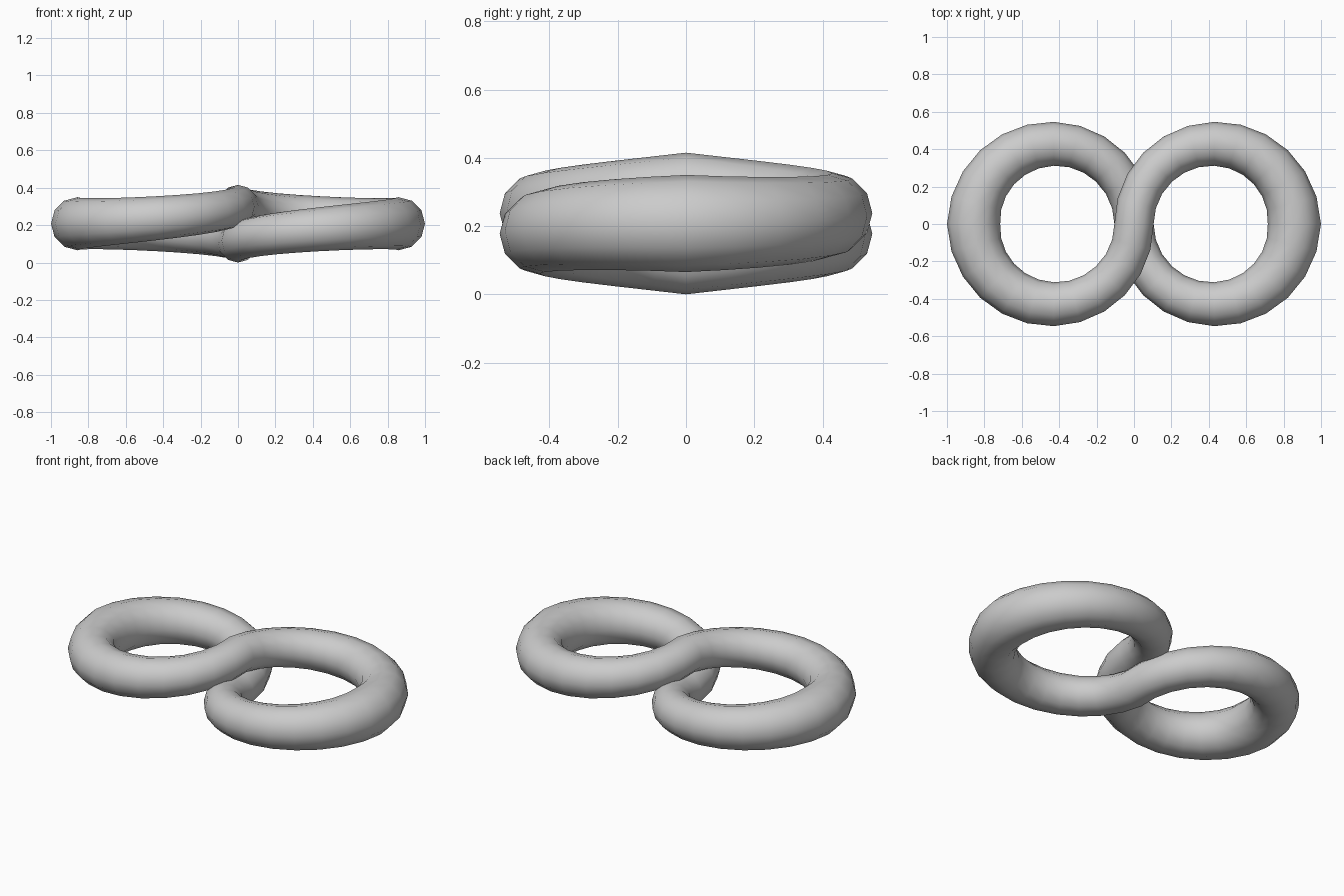
import bpy, bmesh
from math import sin, cos, pi
from mathutils import Vector

if "Cube" in bpy.data.objects:
    bpy.data.objects.remove(bpy.data.objects["Cube"])

R = 0.4288        # radius of each loop's centre line
STEPS = 24        # rings per loop
SIDES = 12        # sides of the tube
MID = 0.2075      # mid height

bm = bmesh.new()
rings = []
# Right loop, then left loop: one continuous figure-eight path
for s in (1, -1):
    for k in range(STEPS):
        a = 2 * pi * k / STEPS
        phi = min(a, 2 * pi - a)                # angle away from the crossing
        up = s if a <= pi else -s               # over or under strand
        z = MID + up * 0.1025 * (1 - sin(phi / 2))
        r = 0.105 + 0.0372 * (phi / pi) ** 1.6  # thicker at the far ends
        centre = Vector((s * R * (1 - cos(a)), R * sin(a), z))
        n = Vector((-cos(a), s * sin(a), 0))
        ring = []
        for j in range(SIDES):
            b = 2 * pi * j / SIDES
            ring.append(bm.verts.new(centre + n * (r * cos(b)) + Vector((0, 0, r * sin(b)))))
        rings.append(ring)

# Skin the tube
for i, ring in enumerate(rings):
    nxt = rings[(i + 1) % len(rings)]
    for j in range(SIDES):
        m = (j + 1) % SIDES
        bm.faces.new((ring[j], nxt[j], nxt[m], ring[m]))
bmesh.ops.recalc_face_normals(bm, faces=bm.faces)
for f in bm.faces:
    f.smooth = True

mesh = bpy.data.meshes.new("figure_eight_tube")
bm.to_mesh(mesh)
bm.free()
obj = bpy.data.objects.new("figure_eight_tube", mesh)
bpy.context.collection.objects.link(obj)
